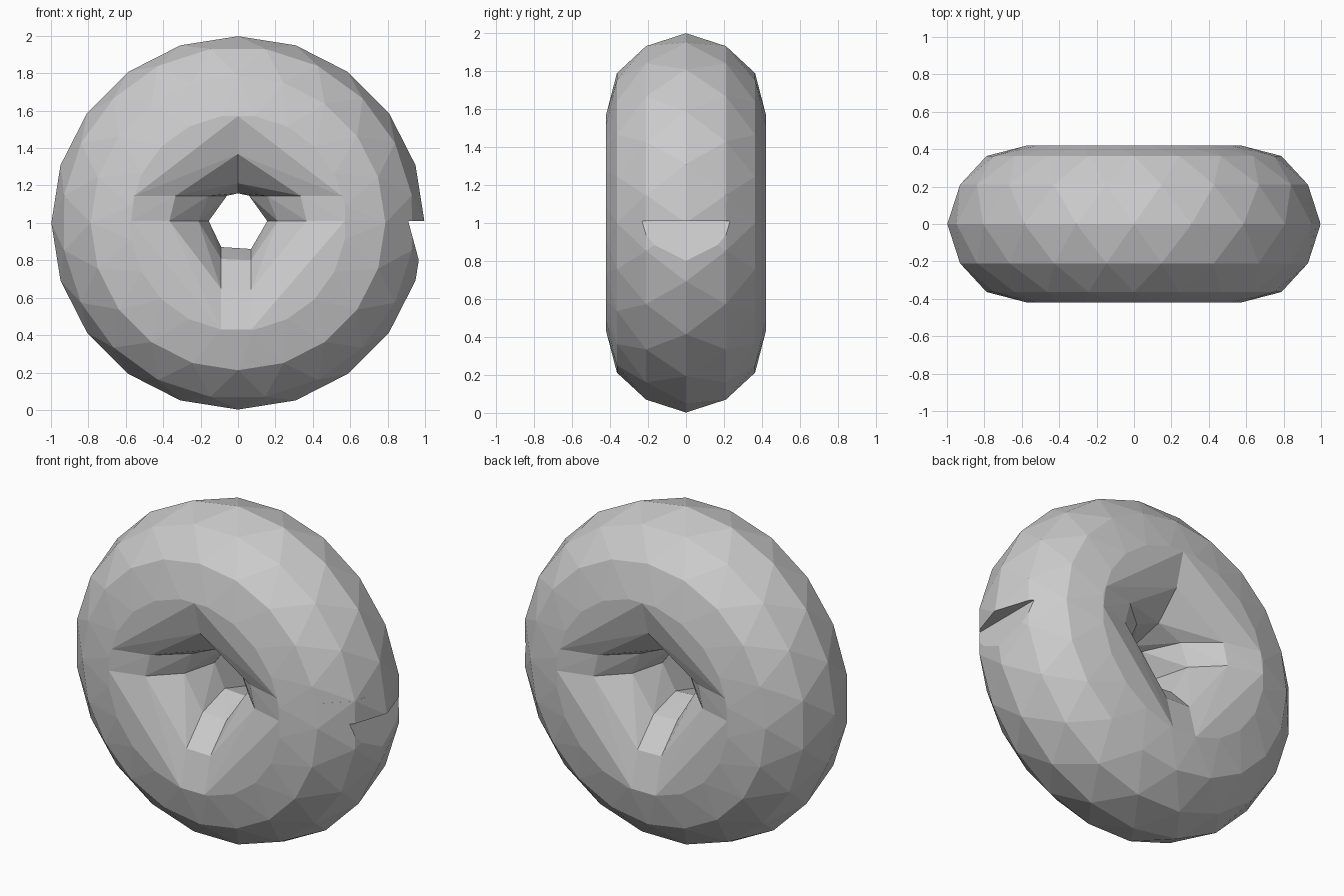
import bpy, bmesh
from math import cos, sin, pi
from mathutils import Vector

if "Cube" in bpy.data.objects:
    bpy.data.objects.remove(bpy.data.objects["Cube"])

R, r, CZ = 0.578, 0.42, 1.0
NU, NV = 20, 12


def ring_mesh():
    # faceted ring standing upright, alternate loops staggered by half a step
    bm = bmesh.new()
    grid = []
    for j in range(NV):
        v = 2 * pi * j / NV
        row = []
        for i in range(NU):
            u = 2 * pi * (i + 0.5 * (j % 2)) / NU
            d = R + r * cos(v)
            row.append(bm.verts.new((d * cos(u), r * sin(v), CZ + d * sin(u))))
        grid.append(row)
    for j in range(NV):
        a, b = grid[j], grid[(j + 1) % NV]
        for i in range(NU):
            k = (i + 1) % NU
            if j % 2 == 0:
                tris = ((a[i], a[k], b[i]), (a[k], b[k], b[i]))
            else:
                tris = ((a[i], a[k], b[k]), (a[i], b[k], b[i]))
            for t in tris:
                bm.faces.new(t)
    return bm


def hull_piece(name, cuts):
    # cut the ring down to one segment, then wrap it in its convex hull
    bm = ring_mesh()
    for co, no in cuts:
        bmesh.ops.bisect_plane(bm, geom=bm.verts[:] + bm.edges[:] + bm.faces[:],
                               dist=1e-5, plane_co=Vector(co),
                               plane_no=Vector(no).normalized(), clear_outer=True)
    points = [v.co.copy() for v in bm.verts]
    bm.free()
    bm = bmesh.new()
    for p in points:
        bm.verts.new(p)
    bmesh.ops.remove_doubles(bm, verts=bm.verts[:], dist=0.004)
    bmesh.ops.convex_hull(bm, input=bm.verts[:])
    bmesh.ops.delete(bm, geom=[v for v in bm.verts if not v.link_faces], context='VERTS')
    bmesh.ops.dissolve_limit(bm, angle_limit=0.02, verts=bm.verts[:], edges=bm.edges[:])
    bmesh.ops.recalc_face_normals(bm, faces=bm.faces[:])
    me = bpy.data.meshes.new(name)
    bm.to_mesh(me)
    bm.free()
    ob = bpy.data.objects.new(name, me)
    bpy.context.collection.objects.link(ob)


def left_of(x): return ((x, 0, 0), (1, 0, 0))
def right_of(x): return ((x, 0, 0), (-1, 0, 0))
def below(z): return ((0, 0, z), (0, 0, 1))
def above(z): return ((0, 0, z), (0, 0, -1))


# upper quarters
hull_piece("upper_left_segment", [left_of(0), above(1.145)])
hull_piece("upper_right_segment", [right_of(0), above(1.145)])
# thin side bands
hull_piece("left_band", [left_of(0), above(1.01), below(1.145)])
hull_piece("right_band", [right_of(0), above(1.01), below(1.145)])
# lower quarters, the right one trimmed at its upper outer corner
hull_piece("lower_left_segment", [left_of(-0.09), below(1.01)])
hull_piece("lower_right_segment", [right_of(0.07), below(1.01),
                                   ((0.91, 0, 1.01), (0.24, 0, 0.065))])
# bottom band
hull_piece("bottom_band", [right_of(-0.09), left_of(0.07), below(1.01)])
